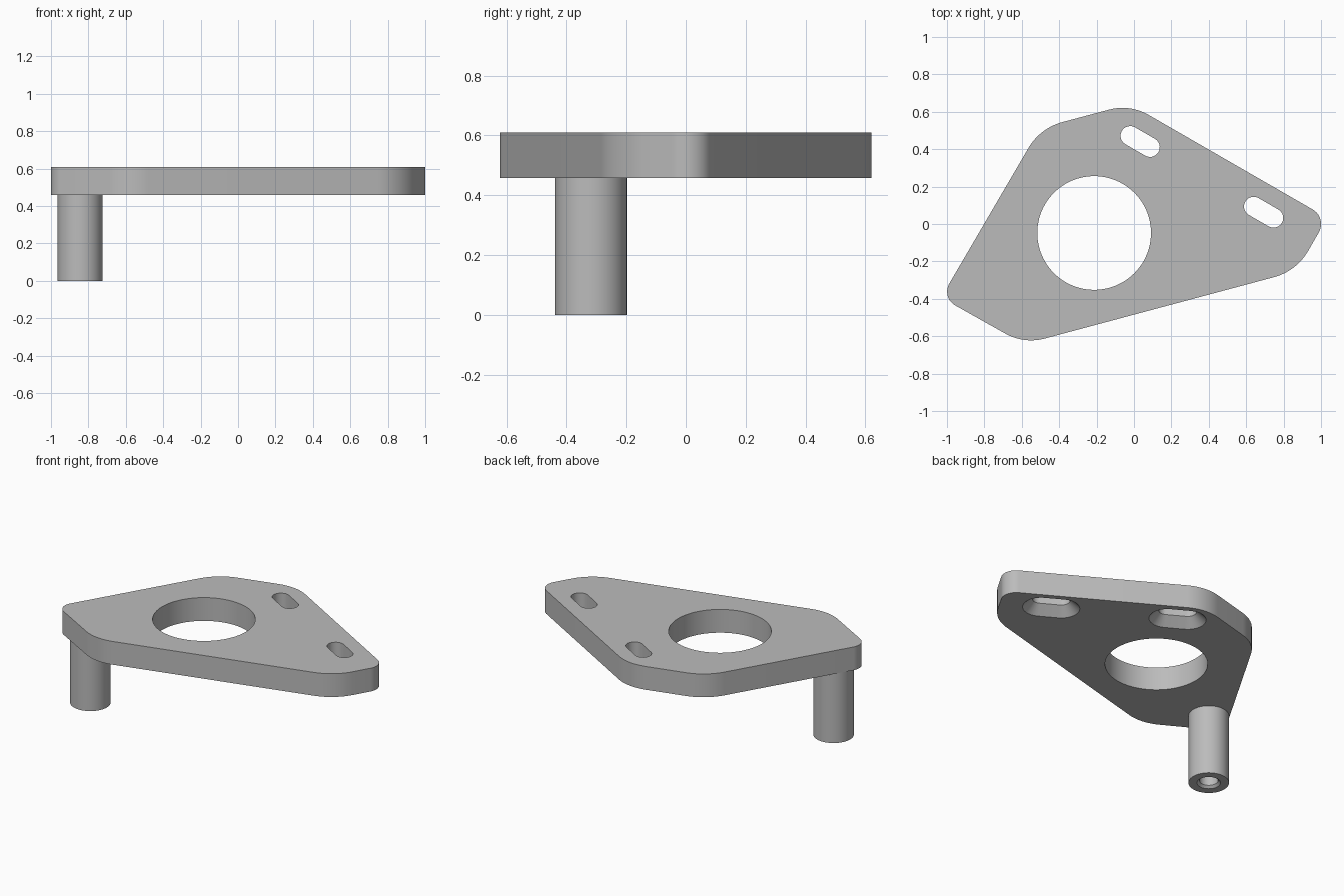
import bpy, bmesh, math
from mathutils import Vector

cube = bpy.data.objects.get("Cube")
if cube:
    bpy.data.objects.remove(cube, do_unlink=True)

BOTTOM, TOP = 0.458, 0.61
SLOT_TILT = math.radians(-30)

grey = bpy.data.materials.new("plain grey")
grey.use_nodes = True
grey.diffuse_color = (0.5, 0.5, 0.5, 1)
grey.node_tree.nodes["Principled BSDF"].inputs["Base Color"].default_value = (0.5, 0.5, 0.5, 1)


def arc(center, radius, start, sweep, steps):
    return [Vector(center) + radius * Vector((math.cos(start + sweep * i / steps),
                                              math.sin(start + sweep * i / steps)))
            for i in range(steps + 1)]


def circle(center, radius, steps=64):
    return arc(center, radius, 0, math.tau, steps)[:-1]


def slot(center, half_length, radius):
    along = Vector((math.cos(SLOT_TILT), math.sin(SLOT_TILT))) * half_length
    c = Vector(center)
    return (arc(c + along, radius, SLOT_TILT - math.pi / 2, math.pi, 16)
            + arc(c - along, radius, SLOT_TILT + math.pi / 2, math.pi, 16))


def rounded_polygon(corners):
    """Counter-clockwise corners given as (x, y, fillet radius)."""
    points = []
    for i, (x, y, r) in enumerate(corners):
        p = Vector((x, y))
        d_in = (p - Vector(corners[i - 1][:2])).normalized()
        d_out = (Vector(corners[(i + 1) % len(corners)][:2]) - p).normalized()
        turn = math.acos(d_in.dot(d_out))
        start = p - d_in * r * math.tan(turn / 2)
        center = start + Vector((-d_in.y, d_in.x)) * r
        points += arc(center, r, math.atan2(d_in.y, d_in.x) - math.pi / 2, turn, 16)
    return points


def loft(bm, sections):
    """Skin a stack of (loop, z) sections and return the first and last rings."""
    rings = [[bm.verts.new((p.x, p.y, z)) for p in loop] for loop, z in sections]
    for a, b in zip(rings, rings[1:]):
        for i in range(len(a)):
            bm.faces.new((a[i - 1], a[i], b[i], b[i - 1]))
    return rings[0], rings[-1]


def ring_edges(bm, ring):
    return [bm.edges.get((ring[i - 1], ring[i])) for i in range(len(ring))]


def finish(bm, name):
    bmesh.ops.recalc_face_normals(bm, faces=bm.faces)
    mesh = bpy.data.meshes.new(name)
    bm.to_mesh(mesh)
    bm.free()
    mesh.materials.append(grey)
    obj = bpy.data.objects.new(name, mesh)
    bpy.context.collection.objects.link(obj)
    bpy.ops.object.select_all(action='DESELECT')
    obj.select_set(True)
    bpy.context.view_layer.objects.active = obj
    bpy.ops.object.shade_smooth_by_angle(angle=math.radians(30))
    return obj


# Mounting plate: outline, round bore and two slots countersunk from below
outline = rounded_polygon([(1.033, 0.033, 0.09), (-0.022, 0.641, 0.28),
                           (-0.502, 0.513, 0.3), (-1.031, -0.393, 0.085),
                           (-0.588, -0.642, 0.28), (0.869, -0.252, 0.3)])
bore = circle((-0.213, -0.048), 0.304, 96)
walls = [[(outline, BOTTOM), (outline, TOP)], [(bore, BOTTOM), (bore, TOP)]]
for center in ((0.033, 0.441), (0.693, 0.063)):
    wide, narrow = slot(center, 0.061, 0.11), slot(center, 0.061, 0.052)
    walls.append([(wide, BOTTOM), (narrow, BOTTOM + 0.055), (narrow, TOP)])

bm = bmesh.new()
ends = [loft(bm, wall) for wall in walls]
for side, normal in ((0, (0, 0, -1)), (1, (0, 0, 1))):
    edges = [e for pair in ends for e in ring_edges(bm, pair[side])]
    bmesh.ops.triangle_fill(bm, use_beauty=True, use_dissolve=False,
                            edges=edges, normal=normal)
finish(bm, "mounting_plate")

# Standoff post with a chamfered blind hole in its foot
PIN = (-0.845, -0.318)
bm = bmesh.new()
profile = [(0.12, BOTTOM + 0.02), (0.12, 0), (0.07, 0), (0.055, 0.015), (0.055, 0.25)]
first, last = loft(bm, [(circle(PIN, r), z) for r, z in profile])
bm.faces.new(first)
bm.faces.new(last)
finish(bm, "standoff_post")
